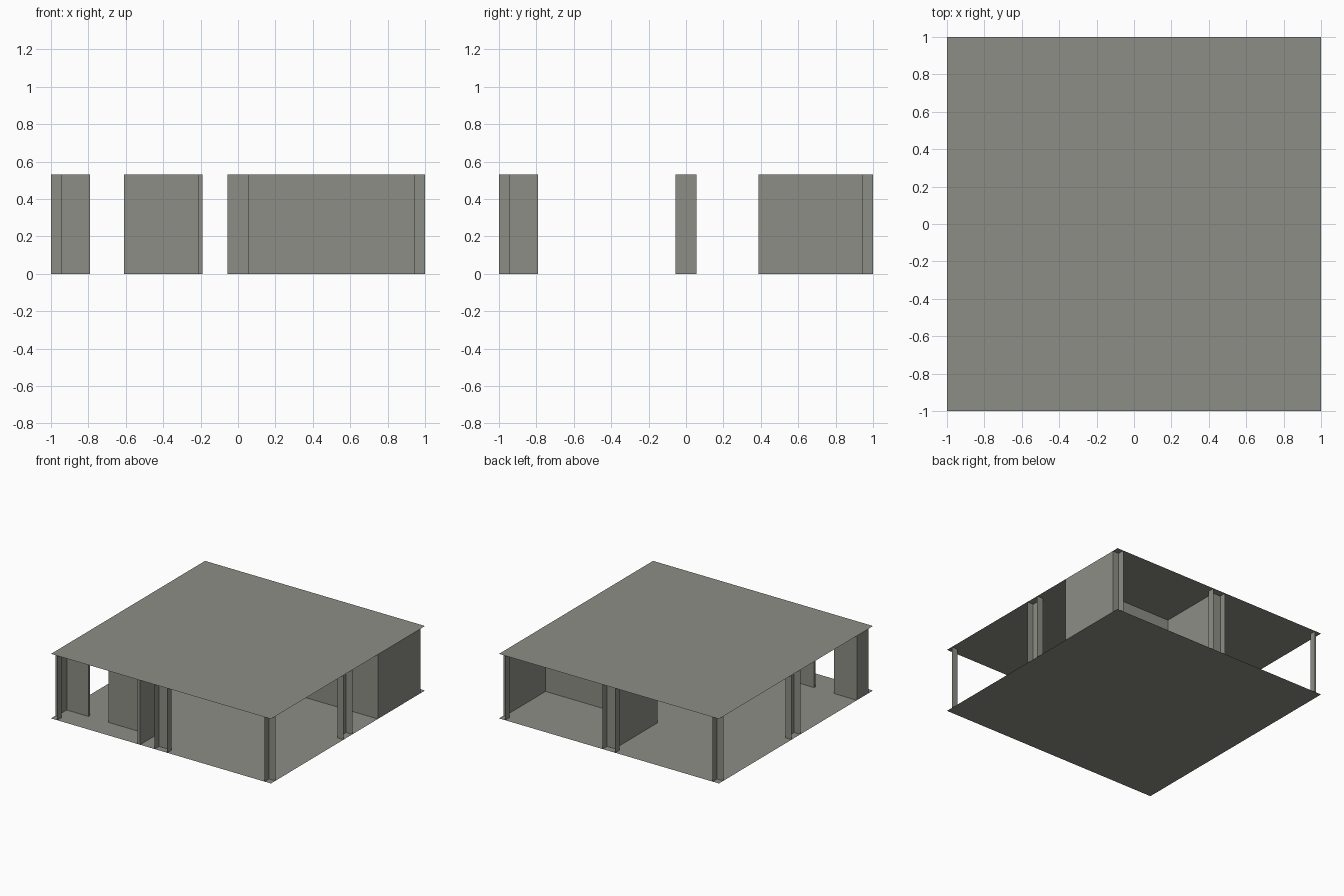
import bpy

cube = bpy.data.objects.get("Cube")
if cube:
    bpy.data.objects.remove(cube, do_unlink=True)

H = 0.53      # storey height
C = 0.057     # column half width
T = 0.012     # wall half thickness

concrete = bpy.data.materials.new("warm_grey_concrete")
concrete.use_nodes = True
GREY = (0.27, 0.27, 0.24, 1)
concrete.diffuse_color = GREY
bsdf = next(n for n in concrete.node_tree.nodes if n.type == 'BSDF_PRINCIPLED')
bsdf.inputs["Base Color"].default_value = GREY


def add_mesh(name, verts, faces):
    mesh = bpy.data.meshes.new(name)
    mesh.from_pydata(verts, [], faces)
    mesh.materials.append(concrete)
    obj = bpy.data.objects.new(name, mesh)
    bpy.context.collection.objects.link(obj)
    return obj


def slab(name, z, up):
    ring = [(-1, -1, z), (1, -1, z), (1, 1, z), (-1, 1, z)]
    add_mesh(name, ring, [(0, 1, 2, 3) if up else (3, 2, 1, 0)])


def wall(name, x0, x1, y0, y1):
    ring = [(x0, y0), (x1, y0), (x1, y1), (x0, y1)]
    verts = [(x, y, z) for z in (0, H) for x, y in ring]
    sides = [(i, (i + 1) % 4, (i + 1) % 4 + 4, i + 4) for i in range(4)]
    add_mesh(name, verts, sides + [(3, 2, 1, 0), (4, 5, 6, 7)])


def column(name, cx, cy):
    """Hollow square shaft, keeping only the faces inside the plot."""
    ring = [(cx - C, cy - C), (cx + C, cy - C), (cx + C, cy + C), (cx - C, cy + C)]
    verts, faces = [], []
    for a, b in zip(ring, ring[1:] + ring[:1]):
        if max(abs(a[0] + b[0]), abs(a[1] + b[1])) > 2:
            continue
        a, b = [tuple(max(-1, min(1, v)) for v in p) for p in (a, b)]
        n = len(verts)
        verts += [(*a, 0), (*b, 0), (*b, H), (*a, H)]
        faces.append((n, n + 1, n + 2, n + 3))
    add_mesh(name, verts, faces)


# Floor and roof sheets
slab("floor", 0, False)
slab("roof", H, True)

# Columns on a three by three grid, cut open along the plot edges
rows = {-1: "front", 0: "middle", 1: "back"}
cols = {-1: "right", 0: "centre", 1: "left"}
for y, row in rows.items():
    for x, col in cols.items():
        column(f"{row}_{col}_column", x, y)

# Enclosed room at the back
wall("room_front_wall", -T, 1, 0.4 - T, 0.4 + T)
wall("room_inner_wall", -T, T, 0.4 + T, 1 - C)
wall("room_outer_wall", 1 - T, 1, 0.4 + T, 1 - C)

# Porch recess at the front, with a doorway gap
wall("porch_outer_wall", -1, -1 + T, -1 + C, -0.79)
wall("porch_back_wall_right", -1 + T, -0.79, -0.8 - T, -0.79)
wall("porch_back_wall_left", -0.61, -0.2 - T, -0.8 - T, -0.79)
wall("porch_side_wall", -0.2 - T, -0.19, -1, -0.79)
